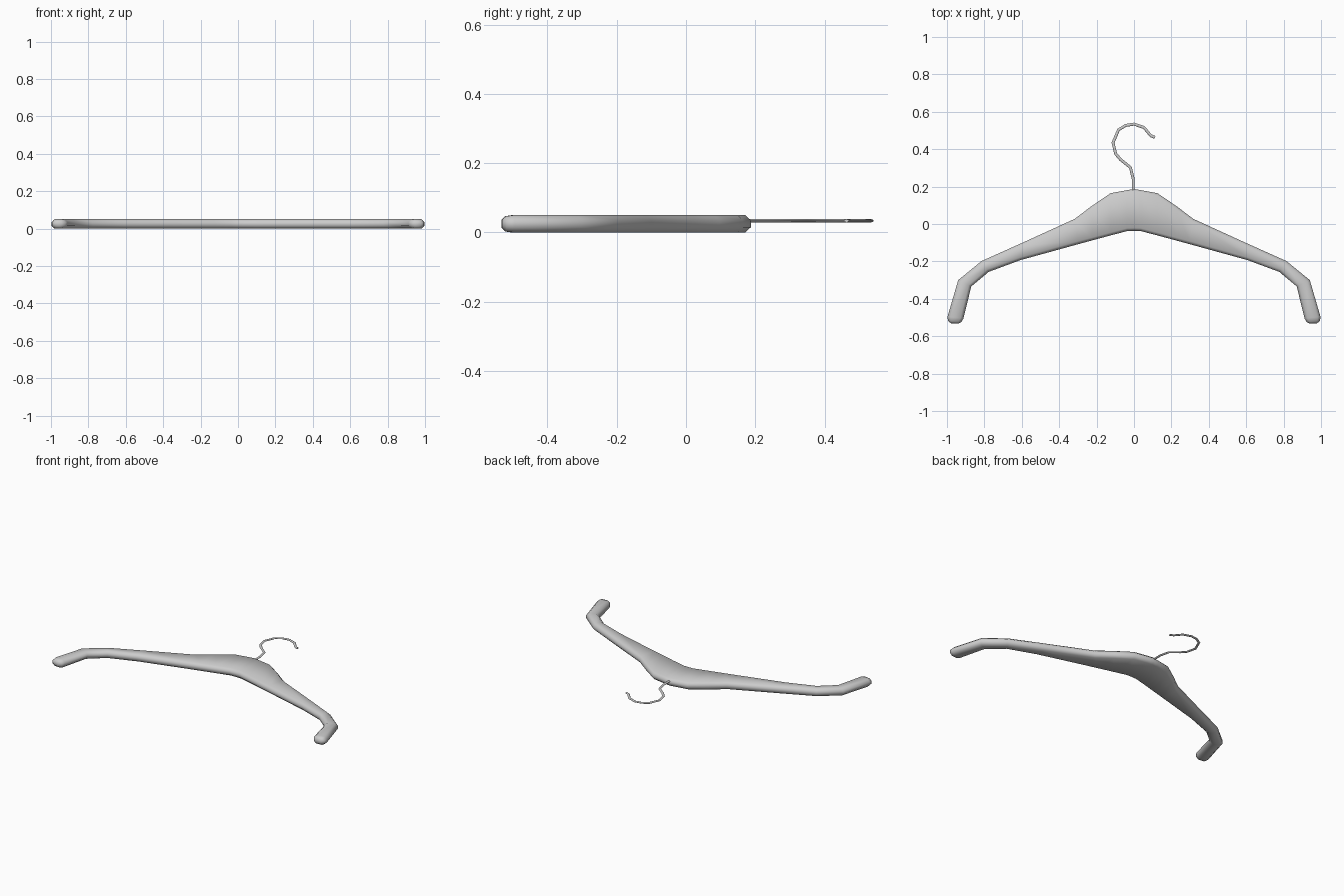
import bpy
import bmesh
from mathutils import Vector

cube = bpy.data.objects.get("Cube")
if cube:
    bpy.data.objects.remove(cube, do_unlink=True)

grey = bpy.data.materials.new("plain grey")
grey.use_nodes = True
colour = (0.6, 0.6, 0.6, 1)
grey.diffuse_color = colour
grey.node_tree.nodes["Principled BSDF"].inputs["Base Color"].default_value = colour


def loft(name, sections, angle):
    """Skin a list of equal-sized point rings and cap both ends."""
    bm = bmesh.new()
    rings = [[bm.verts.new(p) for p in s] for s in sections]
    for a, b in zip(rings, rings[1:]):
        n = len(a)
        for i in range(n):
            j = (i + 1) % n
            bm.faces.new((a[i], a[j], b[j], b[i]))
    bm.faces.new(rings[0])
    bm.faces.new(rings[-1])
    bmesh.ops.recalc_face_normals(bm, faces=bm.faces)
    mesh = bpy.data.meshes.new(name)
    bm.to_mesh(mesh)
    bm.free()
    mesh.materials.append(grey)
    obj = bpy.data.objects.new(name, mesh)
    bpy.context.collection.objects.link(obj)
    bpy.ops.object.select_all(action="DESELECT")
    obj.select_set(True)
    bpy.context.view_layer.objects.active = obj
    bpy.ops.object.shade_smooth_by_angle(angle=angle)
    return obj


def body_section(upper, lower, half):
    """Chamfered slab section between the upper and lower outline points."""
    u, l = Vector((*upper, MID)), Vector((*lower, MID))
    inward = (l - u).normalized() * min(0.016, (l - u).length * 0.3)
    up, side = Vector((0, 0, half)), Vector((0, 0, half * 0.4))
    return [u + side, u + inward + up, l - inward + up, l + side,
            l - side, l - inward - up, u + inward - up, u - side]


# Hanger body: upper and lower outline points from the middle to the arm tip
MID = 0.025
outline = [
    ((0, 0.187), (0, -0.037), MID),
    ((0.037, 0.181), (0.037, -0.038), MID),
    ((0.125, 0.165), (0.125, -0.061), MID),
    ((0.225, 0.097), (0.225, -0.088), MID),
    ((0.318, 0.027), (0.295, -0.107), MID),
    ((0.596, -0.10), (0.607, -0.193), MID),
    ((0.815, -0.198), (0.777, -0.256), MID),
    ((0.94, -0.30), (0.87, -0.334), MID),
    ((0.997, -0.495), (0.912, -0.505), MID),
    ((0.995, -0.518), (0.922, -0.524), 0.022),
    ((0.978, -0.531), (0.942, -0.533), 0.012),
]
right_half = [((-u[0], u[1]), (-l[0], l[1]), h) for u, l, h in outline[:0:-1]]
loft("hanger_body", [body_section(*s) for s in right_half + outline], 1.1)

# Hook: flattened wire following a bent path
path = [(-0.004, 0.16), (-0.004, 0.24), (-0.019, 0.302), (-0.072, 0.345),
        (-0.098, 0.375), (-0.112, 0.435), (-0.083, 0.503), (-0.045, 0.527),
        (0, 0.534), (0.053, 0.516), (0.09, 0.472), (0.112, 0.463)]
path = [Vector((x, y, 0.034)) for x, y in path]
up = Vector((0, 0, 0.0048))
rings = []
for i, p in enumerate(path):
    before = (p - path[max(i - 1, 0)]).normalized()
    after = (path[min(i + 1, len(path) - 1)] - p).normalized()
    side = (before + after).normalized().cross(Vector((0, 0, 1))) * 0.008
    ring = [(1, 0), (0.7, 0.7), (0, 1), (-0.7, 0.7),
            (-1, 0), (-0.7, -0.7), (0, -1), (0.7, -0.7)]
    rings.append([p + side * a + up * b for a, b in ring])
loft("hook", rings, 1.1)
